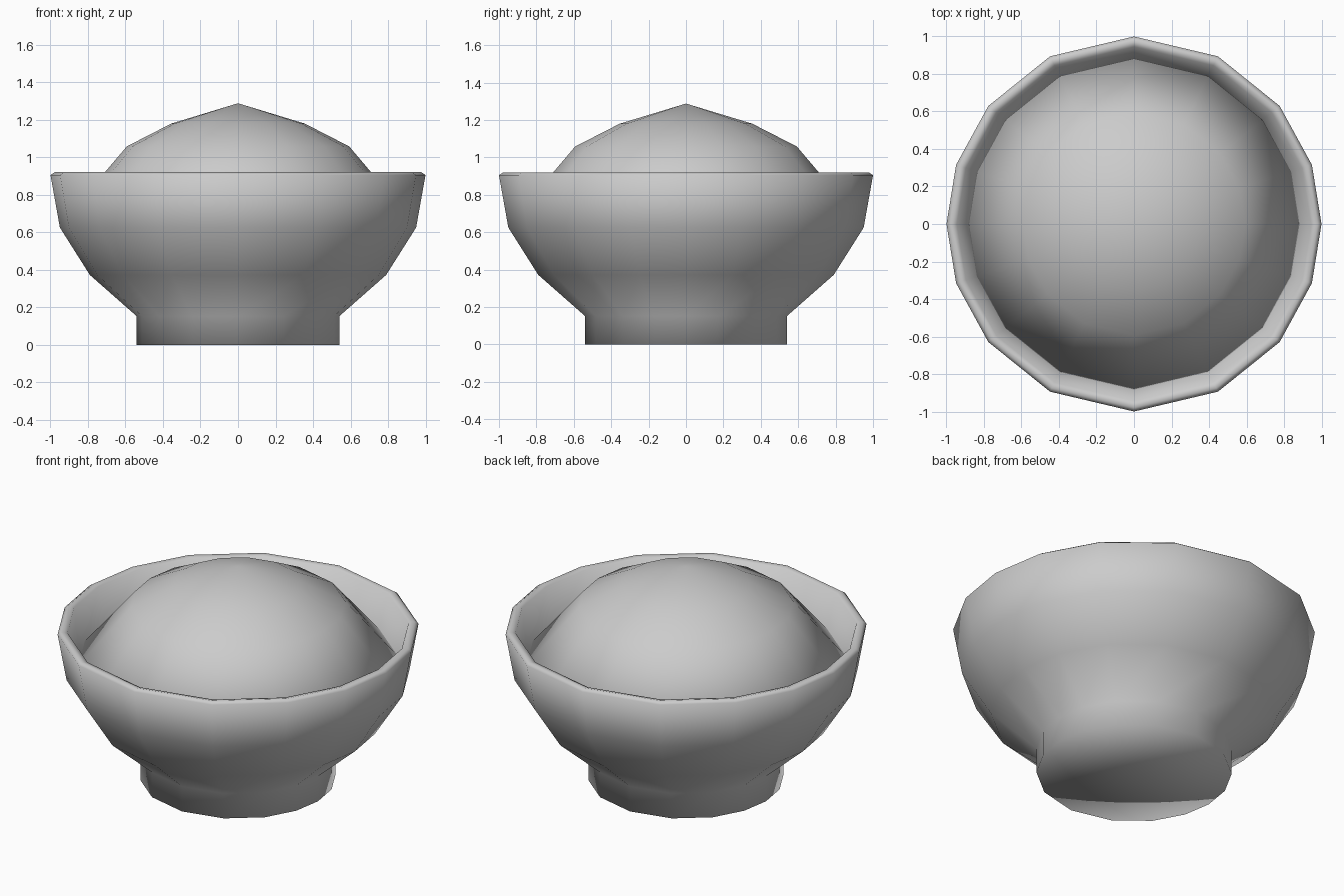
import bpy, bmesh, math

cube = bpy.data.objects.get("Cube")
if cube:
    bpy.data.objects.remove(cube)

# One plain grey for everything
grey = bpy.data.materials.new("plain_grey")
grey.use_nodes = True
colour = (0.6, 0.6, 0.6, 1.0)
grey.diffuse_color = colour
grey.node_tree.nodes["Principled BSDF"].inputs["Base Color"].default_value = colour

# Sixteen slightly uneven directions, the same in every quarter
QUARTER = [0.0, 18.4, 39.0, 63.4]
ANGLES = [math.radians(a) for a in
          QUARTER + [90] + [180 - a for a in reversed(QUARTER)]]
ANGLES += [2 * math.pi - a for a in reversed(ANGLES[1:-1])]


def revolve(name, profile):
    """Turn (radius, height) points about z; radius 0 makes a single pole."""
    bm = bmesh.new()
    rings = []
    for r, z in profile:
        if r == 0:
            rings.append([bm.verts.new((0, 0, z))] * len(ANGLES))
        else:
            rings.append([bm.verts.new((r * math.cos(a), r * math.sin(a), z))
                          for a in ANGLES])
    for low, high in zip(rings, rings[1:]):
        for i in range(len(ANGLES)):
            j = (i + 1) % len(ANGLES)
            corners = [low[i], low[j], high[j], high[i]]
            bm.faces.new(list(dict.fromkeys(corners)))
    bmesh.ops.recalc_face_normals(bm, faces=bm.faces)
    mesh = bpy.data.meshes.new(name)
    bm.to_mesh(mesh)
    bm.free()
    mesh.materials.append(grey)
    mesh.shade_smooth()
    obj = bpy.data.objects.new(name, mesh)
    bpy.context.collection.objects.link(obj)
    return obj


# Bowl: closed foot, flaring wall, thin rounded lip, inner wall and floor
revolve("bowl", [
    (0, 0), (0.54, 0), (0.54, 0.152), (0.79, 0.372), (0.95, 0.625),
    (1.0, 0.905), (0.978, 0.92), (0.945, 0.912), (0.875, 0.69),
    (0.73, 0.43), (0.48, 0.24), (0, 0.2)])

# Heaped filling: a shallow dome whose edge sinks into the inner wall
revolve("filling_mound", [
    (0, 0.6), (0.86, 0.68), (0.888, 0.71),
    (0.593, 1.058), (0.355, 1.18), (0, 1.288)])
